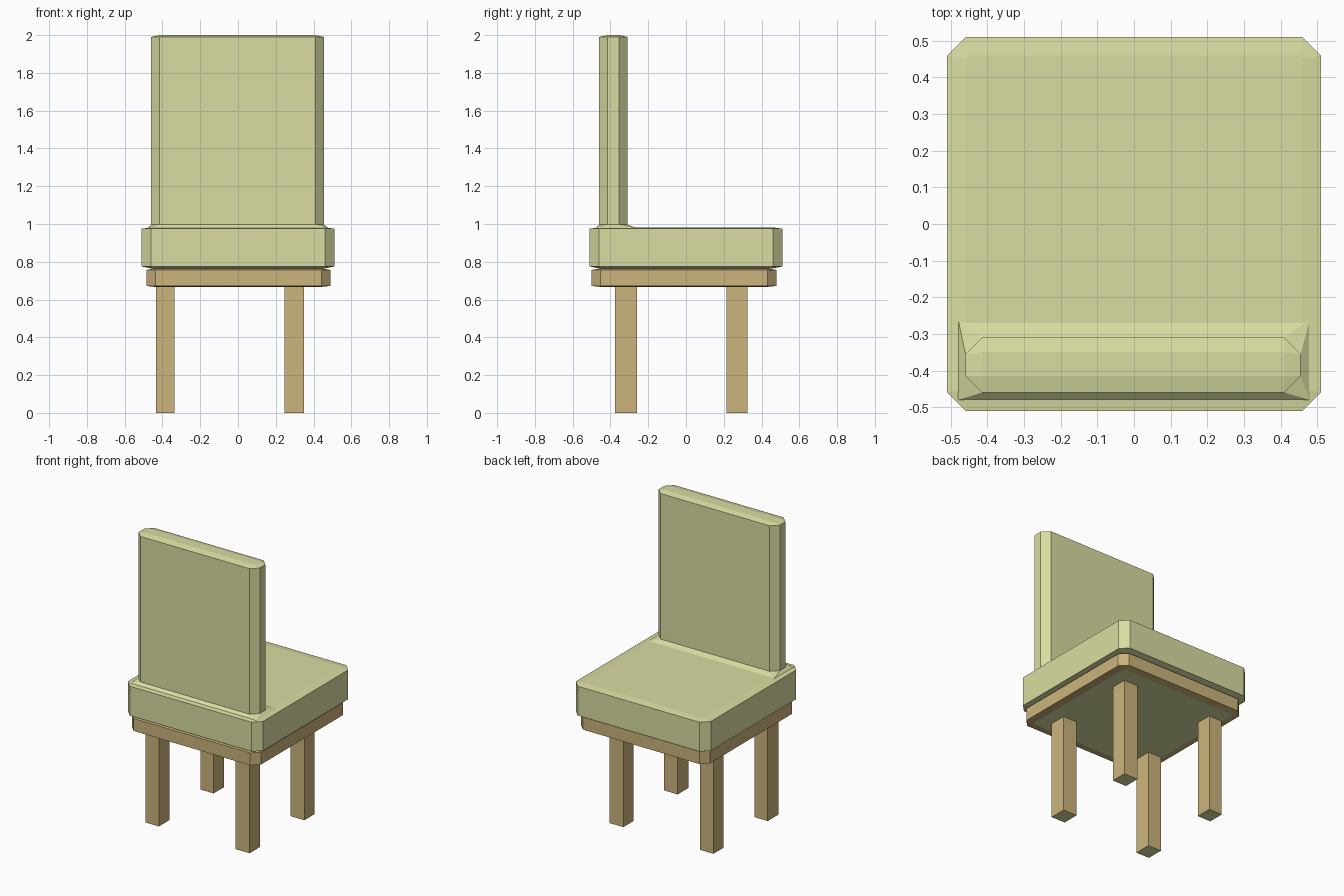
import bpy, bmesh

if "Cube" in bpy.data.objects:
    bpy.data.objects.remove(bpy.data.objects["Cube"])


def material(name, rgb):
    m = bpy.data.materials.new(name)
    m.diffuse_color = (*rgb, 1)
    m.use_nodes = True
    m.node_tree.nodes["Principled BSDF"].inputs["Base Color"].default_value = m.diffuse_color
    return m


GREEN = material("olive_fabric", (0.70, 0.72, 0.36))
WOOD = material("brown_wood", (0.60, 0.46, 0.20))


def ring(x0, x1, y0, y1, c, z):
    """Rectangle with corners cut by c."""
    return [(x0 + c, y0, z), (x1 - c, y0, z), (x1, y0 + c, z), (x1, y1 - c, z),
            (x1 - c, y1, z), (x0 + c, y1, z), (x0, y1 - c, z), (x0, y0 + c, z)]


def loft(name, rings, mats, bottom=True, top=True):
    """Skin stacked rings; a second material goes on the bottom cap."""
    bm = bmesh.new()
    loops = [[bm.verts.new(p) for p in ring(*r)] for r in rings]
    for a, b in zip(loops, loops[1:]):
        for i in range(8):
            j = (i + 1) % 8
            bm.faces.new((a[i], a[j], b[j], b[i]))
    if bottom:
        bm.faces.new(loops[0][::-1]).material_index = len(mats) - 1
    if top:
        bm.faces.new(loops[-1])
    bmesh.ops.remove_doubles(bm, verts=bm.verts, dist=1e-5)
    mesh = bpy.data.meshes.new(name)
    bm.to_mesh(mesh)
    bm.free()
    for m in mats:
        mesh.materials.append(m)
    bpy.context.collection.objects.link(bpy.data.objects.new(name, mesh))


# Padded seat with slightly sloped rims
loft("seat", [(-.46, .46, -.46, .46, .02, .765),
              (-.51, .51, -.51, .51, .05, .775),
              (-.51, .51, -.51, .51, .05, .975),
              (-.46, .46, -.46, .46, .01, .982)], [GREEN])

# Backrest flaring out into the seat
loft("backrest", [(-.48, .48, -.48, -.26, 0, .978),
                  (-.46, .455, -.46, -.31, .045, .997),
                  (-.46, .455, -.46, -.31, .045, 1.99),
                  (-.415, .41, -.415, -.35, 0, 2.0)], [GREEN], bottom=False)

# Wooden frame under the seat
loft("seat_frame", [(-.44, .44, -.45, .43, .01, .667),
                    (-.485, .49, -.50, .48, .048, .672),
                    (-.485, .49, -.50, .48, .048, .757),
                    (-.44, .44, -.45, .43, .01, .765)], [WOOD, GREEN])

# Four square legs
for side, (x0, x1) in {"left": (-.435, -.335), "right": (.245, .35)}.items():
    for end, (y0, y1) in {"front": (-.375, -.26), "back": (.215, .325)}.items():
        loft(f"{end}_{side}_leg", [(x0, x1, y0, y1, 0, 0),
                                   (x0, x1, y0, y1, 0, .668)], [WOOD, GREEN], top=False)
